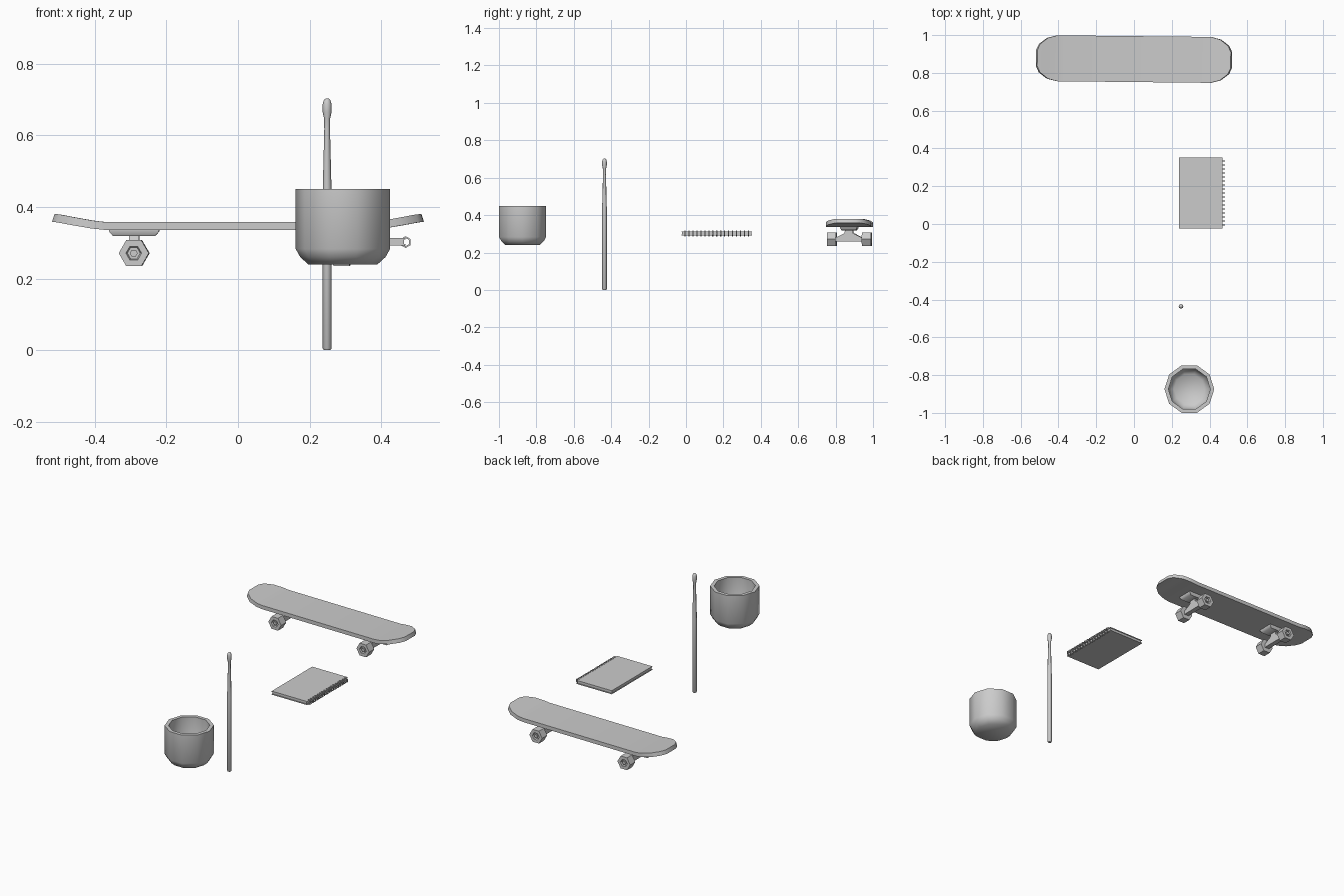
import bpy, bmesh
from math import cos, sin, pi, radians
from mathutils import Matrix, Vector

if "Cube" in bpy.data.objects:
    bpy.data.objects.remove(bpy.data.objects["Cube"])

T, R, I = Matrix.Translation, Matrix.Rotation, Matrix.Identity(4)


def loft(name, rings, M=I, closed=False):
    """Skin a list of equal-length rings; cap the ends unless closed."""
    bm = bmesh.new()
    vs = [[bm.verts.new(M @ Vector(p)) for p in ring] for ring in rings]
    n = len(vs[0])
    pairs = list(zip(vs, vs[1:])) + ([(vs[-1], vs[0])] if closed else [])
    for a, b in pairs:
        for i in range(n):
            j = (i + 1) % n
            bm.faces.new((a[i], a[j], b[j], b[i]))
    if not closed:
        bm.faces.new(vs[0])
        bm.faces.new(vs[-1])
    bmesh.ops.recalc_face_normals(bm, faces=bm.faces)
    me = bpy.data.meshes.new(name)
    bm.to_mesh(me)
    bm.free()
    ob = bpy.data.objects.new(name, me)
    bpy.context.collection.objects.link(ob)
    return ob


def lathe(name, profile, n, M=I, closed=False):
    return loft(name, [[(r * cos(2 * pi * i / n), r * sin(2 * pi * i / n), z)
                        for i in range(n)] for r, z in profile], M, closed)


def rect(x0, x1, y0, y1, z):
    return [(x0, y0, z), (x1, y0, z), (x1, y1, z), (x0, y1, z)]


def box(name, x0, x1, y0, y1, z0, z1):
    return loft(name, [rect(x0, x1, y0, y1, z0), rect(x0, x1, y0, y1, z1)])


# Cup: ten-sided hollow pot
lathe("cup", [(.097, .24), (.119, .26), (.132, .283), (.132, .45), (.111, .45),
              (.111, .295), (.10, .275), (.082, .258)], 10, T((.293, -.874, 0)))

# Drumstick: tapered shaft and rounded tip
lathe("drumstick", [(.009, .003), (.0125, .008), (.0125, .44), (.008, .62), (.0085, .65),
                    (.0125, .668), (.0125, .69), (.009, .702), (.004, .706)],
      8, T((.249, -.436, -.003)))

# Notebook: covers, pages and spiral rings
box("bottom_cover", .238, .468, -.025, .353, .292, .296)
box("pages", .241, .464, -.021, .349, .296, .309)
box("top_cover", .238, .468, -.025, .353, .309, .313)
TO_Y = R(radians(-90), 4, 'X')
for k in range(17):
    y = -.016 + k * .36 / 17
    lathe(f"spiral_ring_{k}", [(.0165, -.003), (.0165, .003), (.0115, .003), (.0115, -.003)], 6,
          T((.468, y + .011, .302)) @ R(radians(90), 4, 'Y') @ TO_Y, True)

# Skateboard deck: (top x, bottom x, half width, rise) per station, mirrored
B = T((0, .873, 0)) @ R(radians(-.6), 4, 'Z')
half = [(.37, .37, .1215, 0), (.405, .408, .1215, .004), (.455, .461, .108, .013),
        (.497, .504, .075, .021), (.512, .519, .042, .0225)]
stations = [(-a, -b, w, h) for a, b, w, h in reversed(half)] + half
loft("deck", [[(xb, -w, .336 + h), (xb, w, .336 + h), (xt, w, .358 + h), (xt, -w, .358 + h)]
              for xt, xb, w, h in stations], B)

# Trucks: base plate, hanger and two six-sided wheels each
right = [(.07, .258), (.07, .279), (.024, .303), (.018, .32)]
hanger = right + [(-y, z) for y, z in reversed(right)]
wheel = [(.042, .07), (.042, .117), (.022, .117), (.018, .108),
         (.011, .108), (.011, .116)]
for side, s in (("left", -1), ("right", 1)):
    M = B @ T((s * .29, 0, 0))
    loft(f"{side}_base_plate", [rect(-.07, .07, -.046, .046, .337), rect(-.07, .07, -.046, .046, .332),
                                rect(-.059, .059, -.038, .038, .319)], M)
    loft(f"{side}_hanger", [[(x, y, z) for y, z in hanger] for x in (-.014, .014)], M)
    for end, a in (("back", 0), ("front", 180)):
        lathe(f"{side}_{end}_wheel", wheel, 6,
              M @ T((0, 0, .271)) @ R(radians(a), 4, 'Z') @ TO_Y)

# Smooth the rounded parts, keep hard edges sharp
for ob in bpy.context.collection.objects:
    ob.select_set(True)
    bpy.context.view_layer.objects.active = ob
bpy.ops.object.shade_smooth_by_angle(angle=radians(50))
